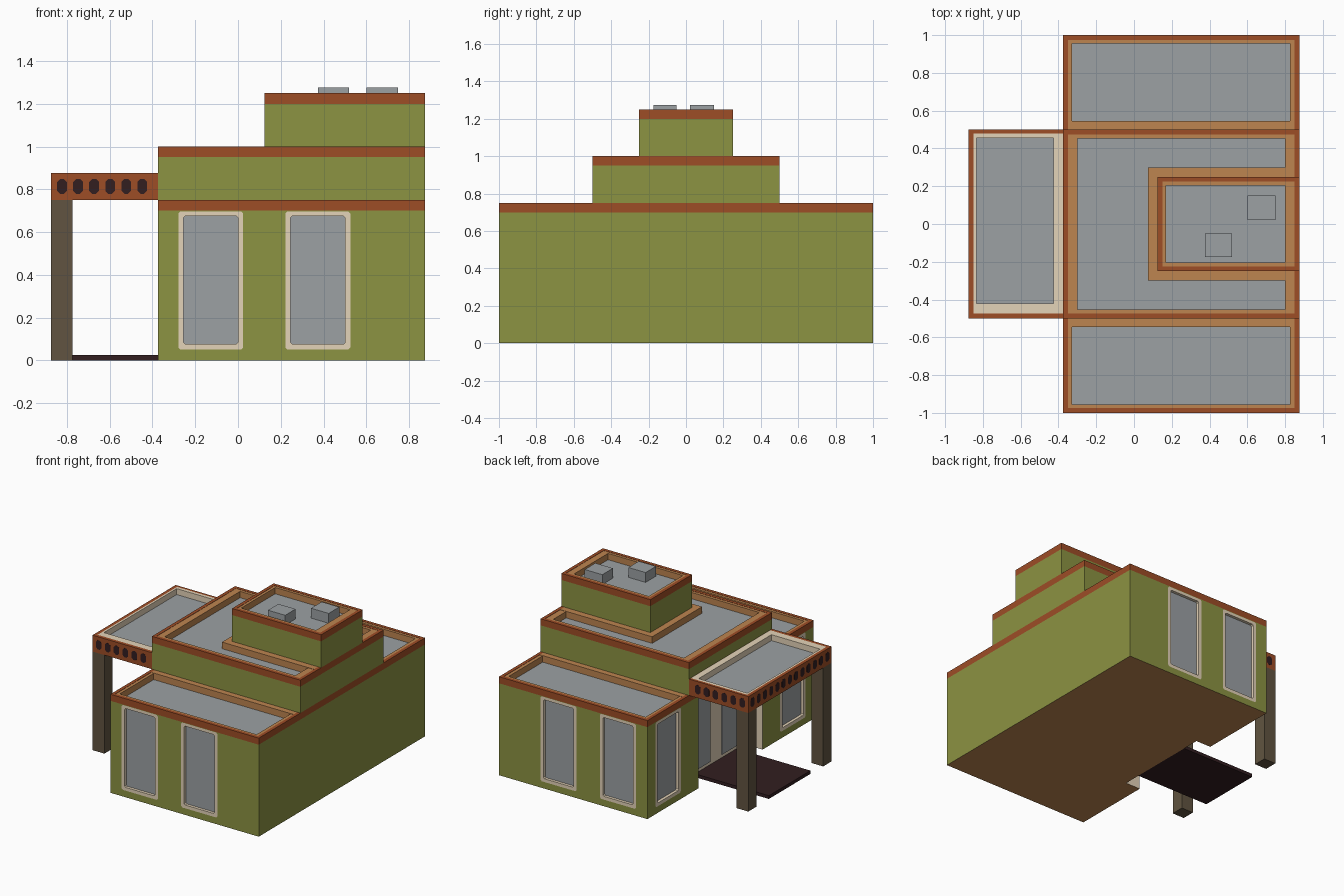
import bpy, bmesh

if "Cube" in bpy.data.objects:
    bpy.data.objects.remove(bpy.data.objects["Cube"])


def material(name, r, g, b):
    m = bpy.data.materials.new(name)
    lin = [((c / 255 + 0.055) / 1.055) ** 2.4 for c in (r, g, b)]
    m.diffuse_color = (*lin, 1)
    m.use_nodes = True
    m.node_tree.nodes["Principled BSDF"].inputs["Base Color"].default_value = m.diffuse_color
    return m


OLIVE = material("olive wall", 140, 147, 66)
RED = material("red brown trim", 158, 77, 38)
TAN = material("tan ledge and floor", 189, 133, 80)
GREY = material("grey roof and glass", 156, 161, 164)
BEIGE = material("beige frame", 228, 211, 184)
DARK = material("dark brown", 50, 30, 32)
TAUPE = material("taupe column", 97, 84, 65)


def finish(name, bm, mats):
    bmesh.ops.recalc_face_normals(bm, faces=bm.faces)
    me = bpy.data.meshes.new(name)
    bm.to_mesh(me)
    bm.free()
    for m in mats:
        me.materials.append(m)
    ob = bpy.data.objects.new(name, me)
    bpy.context.collection.objects.link(ob)
    return ob


def add_prism(bm, place, outer, inner, d0, d1):
    """Outline (optionally with a hole) swept from depth d0 to d1."""
    n = len(outer)
    loops = [[bm.verts.new(place(u, v, d)) for u, v in pts]
             for pts in ((outer, inner) if inner else (outer,)) for d in (d0, d1)]
    for k in range(0, len(loops), 2):
        a, b = loops[k], loops[k + 1]
        for i in range(n):
            j = (i + 1) % n
            bm.faces.new((a[i], a[j], b[j], b[i]))
    if inner:
        for a, b in ((loops[0], loops[2]), (loops[1], loops[3])):
            for i in range(n):
                j = (i + 1) % n
                bm.faces.new((a[i], a[j], b[j], b[i]))
    else:
        bm.faces.new(loops[0])
        bm.faces.new(loops[1])


def rect(u0, u1, v0, v1):
    return [(u0, v0), (u1, v0), (u1, v1), (u0, v1)]


def cham(u0, u1, v0, v1, c):
    return [(u0 + c, v0), (u1 - c, v0), (u1, v0 + c), (u1, v1 - c),
            (u1 - c, v1), (u0 + c, v1), (u0, v1 - c), (u0, v0 + c)]


def flat(u, v, d):
    return (u, v, d)


def prism(name, mat, outer, d0, d1, inner=None, place=flat, top=None):
    bm = bmesh.new()
    add_prism(bm, place, outer, inner, d0, d1)
    ob = finish(name, bm, [mat] + ([top] if top else []))
    if top:
        for p in ob.data.polygons:
            p.material_index = int(p.normal.z > 0.5)
    return ob


# wall placements: u along the wall, v up, d into the wall
def front(u, v, d): return (u, -1 + d, v)
def back(u, v, d): return (u, 1 - d, v)
def left(u, v, d): return (-0.375 + d, u, v)


windows = [(side, nm, c) for side, nm in ((front, "front"), (back, "back")) for c in (-0.1275, 0.3735)]
windows += [(left, "left", c) for c in (-0.75, 0.75)]


def frame_outline(c):
    return cham(c - 0.152, c + 0.152, 0.05, 0.697, 0.01)


# ground floor with window openings and entrance recess
body = prism("ground_floor", OLIVE, rect(-0.375, 0.875, -1, 1), 0, 0.7)
bm = bmesh.new()
for side, nm, c in windows:
    add_prism(bm, side, frame_outline(c), None, -0.05, 0.035)
add_prism(bm, left, rect(-0.385, 0.385, -0.1, 0.69), None, -0.1, 0.125)
cutter = finish("opening_cutter", bm, [OLIVE])
cutter.hide_render = True
mod = body.modifiers.new("openings", "BOOLEAN")
mod.operation, mod.solver, mod.object = "DIFFERENCE", "EXACT", cutter
dg = bpy.context.evaluated_depsgraph_get()
me = bpy.data.meshes.new_from_object(body.evaluated_get(dg))
body.modifiers.clear()
body.data = me
bpy.data.objects.remove(cutter)
me.materials.clear()
for m in (OLIVE, GREY, TAN, BEIGE):
    me.materials.append(m)
for p in me.polygons:
    x, y, z = p.center
    p.material_index = 0
    if p.normal.z > 0.5 and z > 0.69:
        p.material_index = 1
    elif p.normal.z < -0.5 and z < 0.01:
        p.material_index = 2
    elif -0.37 < x < -0.24 and abs(y) < 0.41:
        p.material_index = 3

# windows: frame and recessed glass
for i, (side, nm, c) in enumerate(windows):
    inner = cham(c - 0.127, c + 0.127, 0.075, 0.675, 0.008)
    prism(f"{nm}_window_frame_{i}", BEIGE, frame_outline(c), 0, 0.035, inner, side)
    prism(f"{nm}_window_glass_{i}", GREY, inner, 0.022, 0.034, None, side)

# glazed entrance doors
for s, nm in ((-1, "a"), (1, "b")):
    u0, u1 = sorted((s * 0.07, s * 0.33))
    prism(f"entrance_glass_{nm}", GREY, rect(u0, u1, 0.05, 0.66), 0.119, 0.126, None, left)

# upper storeys, their top faces are the recessed roofs
prism("middle_storey", OLIVE, rect(-0.375, 0.875, -0.5, 0.5), 0.75, 0.95, top=GREY)
prism("top_storey", OLIVE, rect(0.125, 0.875, -0.25, 0.25), 1.0, 1.2, top=GREY)

# red parapets
for nm, x0, y, z in (("lower", -0.375, 1, 0.75), ("middle", -0.375, 0.5, 1.0), ("top", 0.125, 0.25, 1.25)):
    prism(f"{nm}_parapet", RED, rect(x0, 0.875, -y, y), z - 0.05, z,
          rect(x0 + 0.025, 0.85, -y + 0.025, y - 0.025))

# tan linings inside the parapets
for nm, x0, x1, y0, y1, a0, a1, b0, b1, z in (
        ("north", -0.35, 0.85, 0.5, 0.975, -0.328, 0.825, 0.545, 0.955, 0.75),
        ("south", -0.35, 0.85, -0.975, -0.5, -0.328, 0.825, -0.955, -0.545, 0.75),
        ("middle", -0.35, 0.85, -0.475, 0.475, -0.30, 0.80, -0.453, 0.453, 1.0),
        ("top", 0.15, 0.85, -0.225, 0.225, 0.17, 0.80, -0.205, 0.205, 1.25)):
    prism(f"{nm}_roof_lining", TAN, rect(x0, x1, y0, y1), z - 0.05, z - 0.002, rect(a0, a1, b0, b1))

# tan ledges at the foot of the upper storeys
prism("middle_storey_ledge", TAN, rect(-0.35, 0.85, -0.545, 0.545), 0.7, 0.75)
prism("top_storey_ledge", TAN, rect(0.075, 0.85, -0.3, 0.3), 0.95, 1.0)

# roof units
prism("roof_unit_a", GREY, rect(0.375, 0.52, -0.175, -0.05), 1.2, 1.275)
prism("roof_unit_b", GREY, rect(0.6, 0.748, 0.022, 0.15), 1.2, 1.275)

# porch roof
prism("porch_slab", RED, rect(-0.875, -0.375, -0.5, 0.5), 0.75, 0.83, top=GREY)
lip = rect(-0.85, -0.376, -0.475, 0.48)
prism("porch_parapet", RED, rect(-0.875, -0.375, -0.5, 0.5), 0.83, 0.875, lip)
prism("porch_lining", BEIGE, lip, 0.83, 0.875, rect(-0.835, -0.425, -0.42, 0.455))

# dark octagonal vents round the porch edge
def porch_front(u, v, d): return (u, -0.5 - d, v)
def porch_back(u, v, d): return (u, 0.5 + d, v)
def porch_left(u, v, d): return (-0.875 - d, u, v)


for nm, side, first, count in (("front", porch_front, -0.823, 6), ("back", porch_back, -0.823, 6),
                               ("left", porch_left, -0.45, 13)):
    bm = bmesh.new()
    for i in range(count):
        c = first + i * 0.075
        add_prism(bm, side, cham(c - 0.023, c + 0.023, 0.779, 0.848, 0.014), None, -0.002, 0.0008)
    finish(f"porch_{nm}_vents", bm, [DARK])

# porch columns and entrance step
for s, nm in ((-1, "front"), (1, "back")):
    y0, y1 = sorted((s * 0.4, s * 0.5))
    prism(f"{nm}_column", TAUPE, rect(-0.875, -0.775, y0, y1), 0, 0.75)
prism("entrance_step", DARK, rect(-0.873, -0.25, -0.25, 0.25), 0, 0.025)
